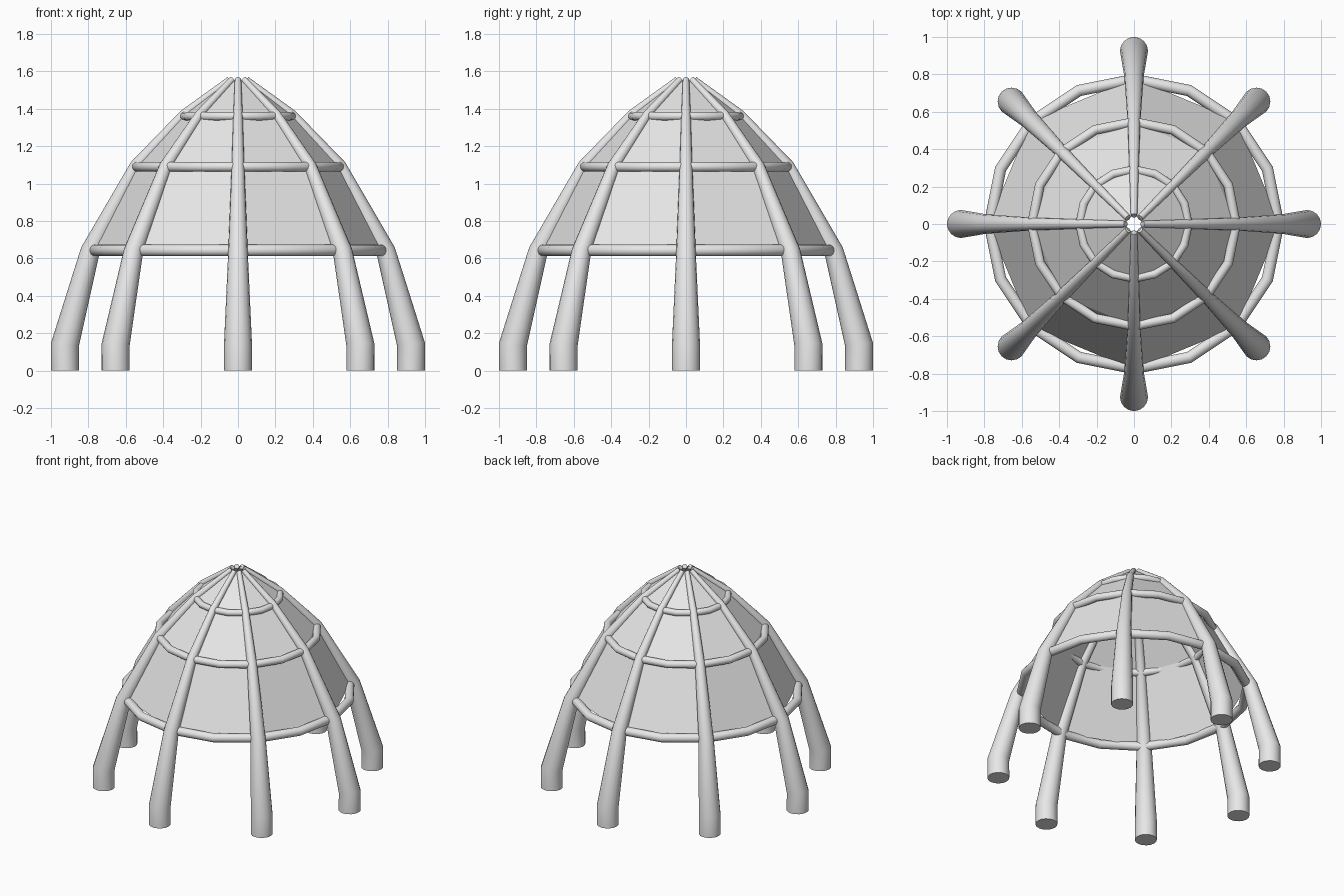
import bpy, bmesh
from math import pi, cos, sin, radians
from mathutils import Vector, Matrix

if "Cube" in bpy.data.objects:
    bpy.data.objects.remove(bpy.data.objects["Cube"], do_unlink=True)

grey = bpy.data.materials.new("plain grey")
grey.use_nodes = True
grey.diffuse_color = (0.8, 0.8, 0.8, 1)
grey.node_tree.nodes["Principled BSDF"].inputs["Base Color"].default_value = (0.8, 0.8, 0.8, 1)

BAYS = 8
SIDES = 16


def finish(obj, name, smooth=True):
    obj.name = name
    obj.data.name = name
    obj.data.materials.append(grey)
    if smooth:
        bpy.ops.object.select_all(action='DESELECT')
        obj.select_set(True)
        bpy.context.view_layer.objects.active = obj
        bpy.ops.object.shade_smooth_by_angle(angle=radians(45))
    return obj


def from_bmesh(bm, name, smooth=True):
    bmesh.ops.recalc_face_normals(bm, faces=bm.faces[:])
    mesh = bpy.data.meshes.new(name)
    bm.to_mesh(mesh)
    bm.free()
    obj = bpy.data.objects.new(name, mesh)
    bpy.context.collection.objects.link(obj)
    return finish(obj, name, smooth)


# Bent, tapering pole: distance from centre, height, thickness
POLE = [(0.925, 0.0, 0.075), (0.925, 0.14, 0.075), (0.79, 0.64, 0.052),
        (0.545, 1.095, 0.034), (0.29, 1.37, 0.025), (0.045, 1.556, 0.017)]


def make_pole(name, angle):
    bm = bmesh.new()
    points = [Vector((r, 0, z)) for r, z, t in POLE]
    loops = []
    for i, (p, (r, z, t)) in enumerate(zip(points, POLE)):
        into = (p - points[i - 1]).normalized() if i else Vector()
        out = (points[i + 1] - p).normalized() if i + 1 < len(points) else Vector()
        along = (into + out).normalized()
        across = Vector((0, 1, 0))
        outward = across.cross(along)
        loops.append([bm.verts.new(p + t * (cos(a) * outward + sin(a) * across))
                      for a in (2 * pi * k / SIDES for k in range(SIDES))])
    for low, high in zip(loops, loops[1:]):
        for k in range(SIDES):
            n = (k + 1) % SIDES
            bm.faces.new((low[k], low[n], high[n], high[k]))
    bm.faces.new(loops[0])
    bm.faces.new(loops[-1])
    bm.transform(Matrix.Rotation(angle, 4, 'Z'))
    from_bmesh(bm, name)


for i in range(BAYS):
    make_pole(f"pole_{i + 1}", 2 * pi * i / BAYS)

# Flat cover panels between the poles, open at the crown
COVER = [(0.78, 0.65), (0.545, 1.095), (0.29, 1.37), (0.045, 1.555)]
bm = bmesh.new()
tiers = [[bm.verts.new((r * cos(2 * pi * k / BAYS), r * sin(2 * pi * k / BAYS), z))
          for k in range(BAYS)] for r, z in COVER]
for low, high in zip(tiers, tiers[1:]):
    for k in range(BAYS):
        n = (k + 1) % BAYS
        bm.faces.new((low[k], low[n], high[n], high[k]))
from_bmesh(bm, "cover_panels", smooth=False)

# Hoops tying the poles together
for name, radius, height, thick in [("lower_hoop", 0.772, 0.643, 0.031),
                                    ("middle_hoop", 0.545, 1.09, 0.026),
                                    ("upper_hoop", 0.29, 1.36, 0.023)]:
    bpy.ops.mesh.primitive_torus_add(major_segments=2 * BAYS, minor_segments=SIDES,
                                     major_radius=radius, minor_radius=thick,
                                     location=(0, 0, height))
    finish(bpy.context.object, name)
